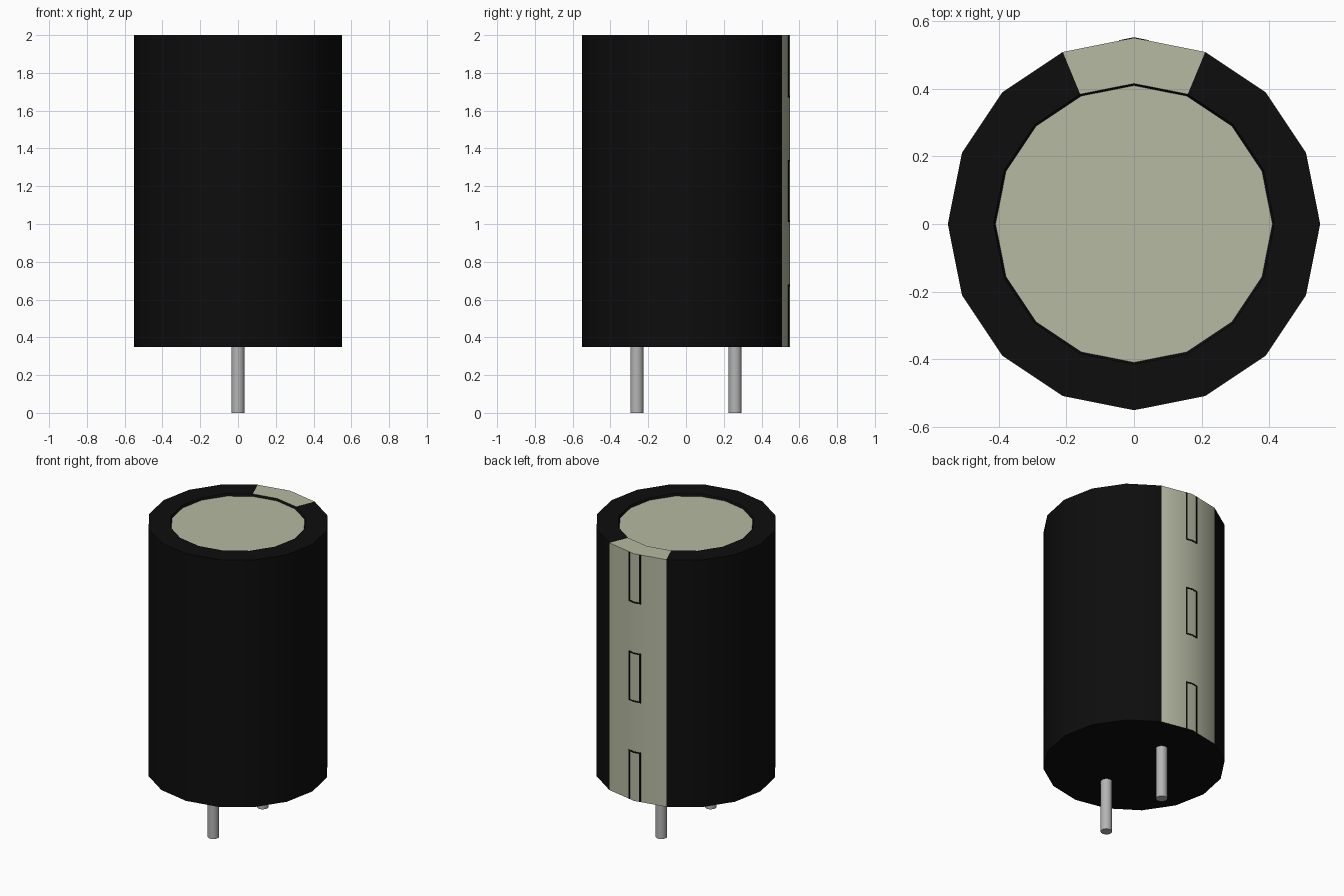
import bpy, bmesh, math

cube = bpy.data.objects.get("Cube")
if cube:
    bpy.data.objects.remove(cube, do_unlink=True)


def material(name, rgb):
    m = bpy.data.materials.new(name)
    m.use_nodes = True
    m.diffuse_color = (*rgb, 1)
    m.node_tree.nodes["Principled BSDF"].inputs["Base Color"].default_value = (*rgb, 1)
    return m


BLACK = material("black sleeve", (0.004, 0.004, 0.004))
IVORY = material("pale grey green", (0.47, 0.49, 0.365))
METAL = material("lead grey", (0.46, 0.46, 0.46))


def finish(bm, name, mats, smooth=True):
    bmesh.ops.recalc_face_normals(bm, faces=bm.faces)
    me = bpy.data.meshes.new(name)
    bm.to_mesh(me)
    bm.free()
    for m in mats:
        me.materials.append(m)
    ob = bpy.data.objects.new(name, me)
    bpy.context.collection.objects.link(ob)
    if smooth:
        bpy.ops.object.select_all(action='DESELECT')
        ob.select_set(True)
        bpy.context.view_layer.objects.active = ob
        bpy.ops.object.shade_smooth_by_angle(angle=math.radians(30))
    return ob


def lathe(profile, sides, centre_y=0.0):
    """Closed turned solid; returns the bmesh, wall rows and end caps."""
    bm = bmesh.new()
    rings = []
    for r, z in profile:
        rings.append([bm.verts.new((r * math.cos(math.tau * i / sides),
                                    centre_y + r * math.sin(math.tau * i / sides), z))
                      for i in range(sides)])
    rows = [[bm.faces.new((a[i], a[(i + 1) % sides], b[(i + 1) % sides], b[i]))
             for i in range(sides)] for a, b in zip(rings, rings[1:])]
    caps = [bm.faces.new(rings[0][::-1]), bm.faces.new(rings[-1])]
    return bm, rows, caps


# Sleeve can: black wall and rim, recessed pale lid, pale polarity stripe at the back
R, Z0, Z1 = 0.55, 0.35, 2.0
bm, rows, caps = lathe([(R, Z0), (R, Z1), (0.415, Z1), (0.409, Z1 - 0.014)], 16)
for row in rows[:2]:
    for i in (3, 4):
        row[i].material_index = 1
caps[1].material_index = 1
finish(bm, "can_body", [BLACK, IVORY])

# Minus-sign outlines: thin plates following the two stripe facets
SLOPE = math.tan(math.radians(11.25))
HALF, LINE = 0.045, 0.010


def plate(bm, x0, x1, z0, z1):
    corners = [(x0, z0), (x1, z0), (x1, z1), (x0, z1)]
    inner, outer = ([bm.verts.new((x, R - SLOPE * abs(x) + d, z)) for x, z in corners]
                    for d in (-0.003, 0.0015))
    bm.faces.new(inner)
    bm.faces.new(outer)
    for i in range(4):
        j = (i + 1) % 4
        bm.faces.new((inner[i], inner[j], outer[j], outer[i]))


step = (Z1 - Z0) / 5
for name, k in (("lower", 0), ("middle", 2), ("upper", 4)):
    lo, hi = Z0 + k * step, Z0 + (k + 1) * step
    bm = bmesh.new()
    for s in (-1, 1):
        plate(bm, s * (HALF - LINE), s * HALF, lo, hi)
        if k > 0:
            plate(bm, 0, s * (HALF - LINE), lo, lo + LINE)
        if k < 4:
            plate(bm, 0, s * (HALF - LINE), hi - LINE, hi)
    finish(bm, name + "_minus_outline", [BLACK], smooth=False)

# Two wire leads
for name, y in (("front_lead", -0.26), ("back_lead", 0.26)):
    bm, _, _ = lathe([(0.035, 0.0), (0.035, Z0 + 0.01)], 16, y)
    finish(bm, name, [METAL])
